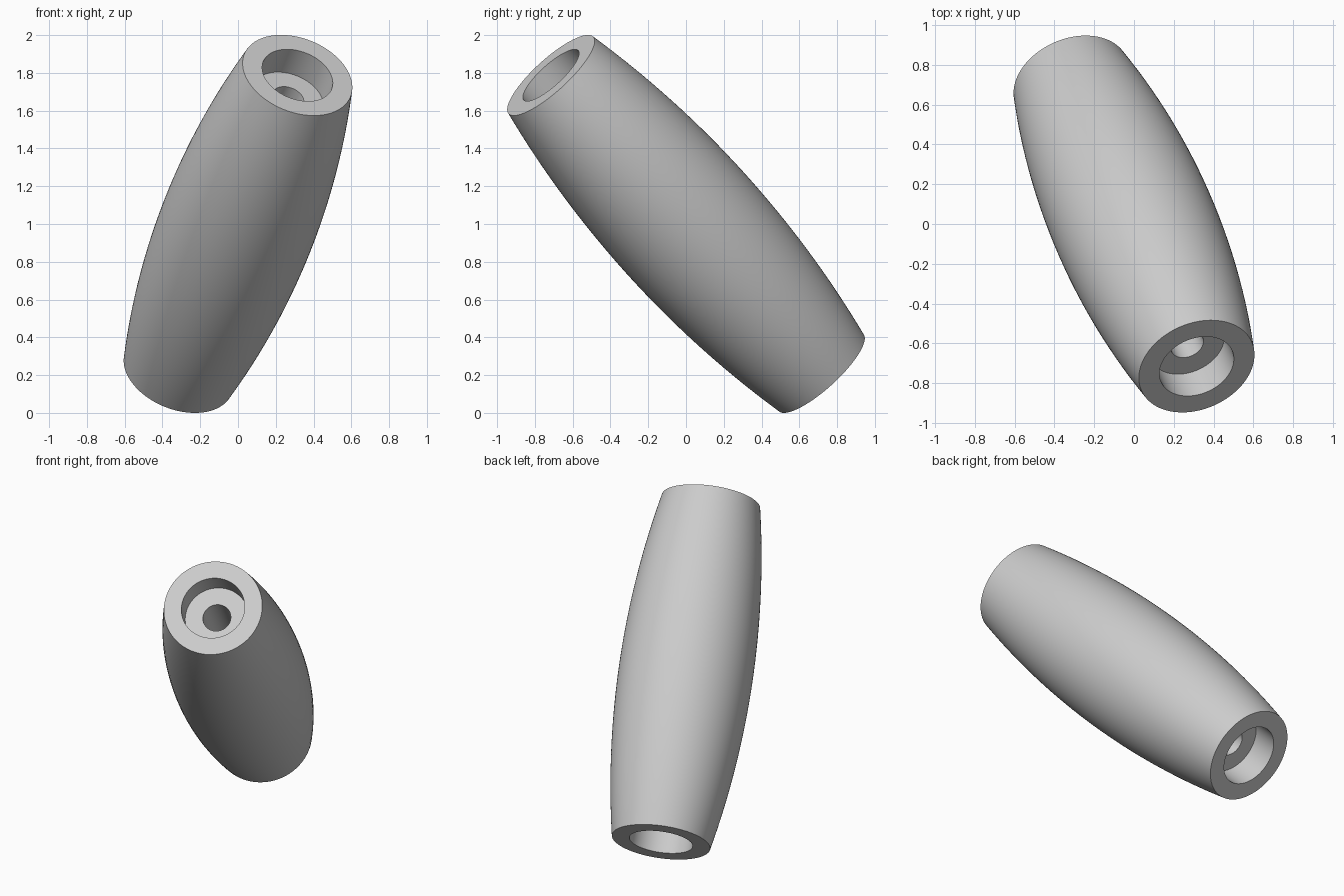
import bpy, bmesh, math
from mathutils import Vector

if "Cube" in bpy.data.objects:
    bpy.data.objects.remove(bpy.data.objects["Cube"])

HALF = 1.109                      # half length along the axis
R_END, R_MID = 0.303, 0.41        # outer radius at the ends and the middle
R_RECESS, R_BORE, DEPTH = 0.195, 0.086, 0.17
AXIS = Vector((0.284, -0.645, 0.710)).normalized()
STEPS, SIDES = 32, 96

# Barrel outline: circular arc from the bottom rim to the top rim
sag = R_MID - R_END
arc_r = (HALF ** 2 + sag ** 2) / (2 * sag)
half_angle = math.asin(HALF / arc_r)
profile = []
for i in range(STEPS + 1):
    a = half_angle * (2 * i / STEPS - 1)
    profile.append((R_MID - arc_r * (1 - math.cos(a)), arc_r * math.sin(a)))

# Stepped recesses at both ends, joined by the narrow through bore
inner = [(R_RECESS, HALF), (R_RECESS, HALF - DEPTH), (R_BORE, HALF - DEPTH)]
profile += inner + [(r, -z) for r, z in reversed(inner)]

# Revolve the closed profile
bm = bmesh.new()
verts = [bm.verts.new((r, 0, z)) for r, z in profile]
edges = [bm.edges.new((verts[i], verts[(i + 1) % len(verts)])) for i in range(len(verts))]
bmesh.ops.spin(bm, geom=verts + edges, cent=(0, 0, 0), axis=(0, 0, 1),
               angle=math.tau, steps=SIDES, use_merge=True)
bmesh.ops.remove_doubles(bm, verts=bm.verts[:], dist=1e-5)
bmesh.ops.recalc_face_normals(bm, faces=bm.faces[:])

# Lean the barrel along its axis and lift it onto the ground
rot = Vector((0, 0, 1)).rotation_difference(AXIS).to_matrix()
bmesh.ops.rotate(bm, verts=bm.verts[:], cent=(0, 0, 0), matrix=rot)
low = min(v.co.z for v in bm.verts)
bmesh.ops.translate(bm, verts=bm.verts[:], vec=(0, 0, -low))

mesh = bpy.data.meshes.new("barrel_handle")
bm.to_mesh(mesh)
bm.free()
handle = bpy.data.objects.new("barrel_handle", mesh)
bpy.context.collection.objects.link(handle)

grey = bpy.data.materials.new("light_grey")
grey.diffuse_color = (0.6, 0.6, 0.6, 1)
grey.use_nodes = True
grey.node_tree.nodes["Principled BSDF"].inputs["Base Color"].default_value = grey.diffuse_color
mesh.materials.append(grey)

bpy.context.view_layer.objects.active = handle
handle.select_set(True)
bpy.ops.object.shade_smooth_by_angle(angle=math.radians(30))
